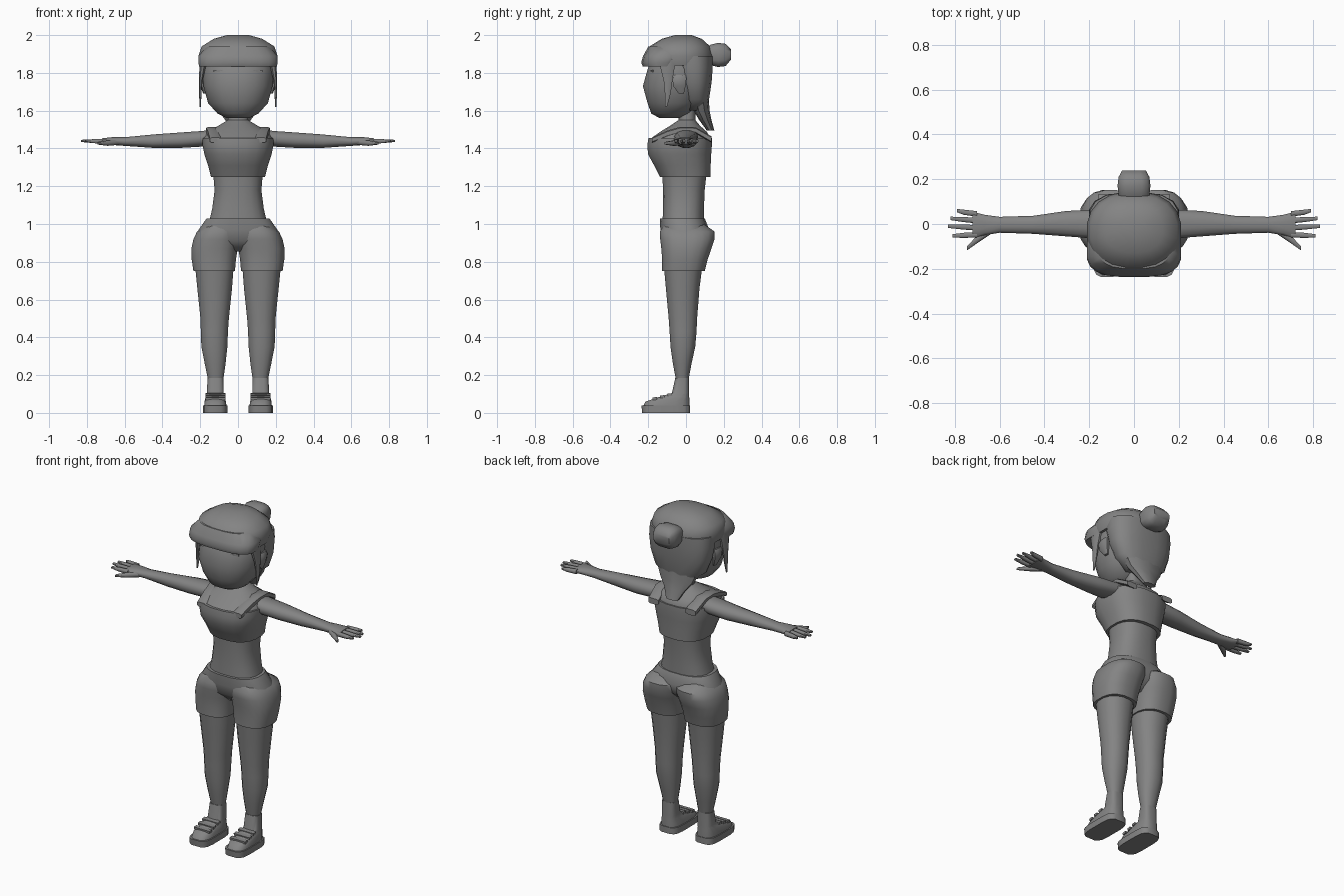
import bpy
import bmesh
from math import cos, sin, pi, copysign
from mathutils import Matrix, Vector

default_cube = bpy.data.objects.get("Cube")
if default_cube:
    bpy.data.objects.remove(default_cube, do_unlink=True)

CM = 0.01  # all part sizes below are in hundredths of a unit

clay = bpy.data.materials.new("clay grey")
clay.use_nodes = True
clay_colour = (0.23, 0.23, 0.23, 1)
clay.diffuse_color = clay_colour
clay.node_tree.nodes["Principled BSDF"].inputs["Base Color"].default_value = clay_colour

parts = []


def finish(name, bm, mirrored):
    """Turn a bmesh into a named object, optionally mirrored left to right."""
    bmesh.ops.recalc_face_normals(bm, faces=bm.faces)
    mesh = bpy.data.meshes.new(name)
    bm.to_mesh(mesh)
    bm.free()
    mesh.materials.append(clay)
    obj = bpy.data.objects.new(name, mesh)
    bpy.context.collection.objects.link(obj)
    if mirrored:
        obj.modifiers.new("Mirror", "MIRROR")
    parts.append(obj)
    return obj


def power(value, exponent):
    return copysign(abs(value) ** exponent, value)


def loft(name, rings, axis="Z", sides=16, square=2.3, mirrored=False):
    """Skin rounded sections; each ring is (position, low, high, low, high)."""
    place = {
        "X": lambda a, b, c: (a, b, c),
        "Y": lambda a, b, c: (b, a, c),
        "Z": lambda a, b, c: (b, c, a),
    }[axis]
    bm = bmesh.new()
    loops = []
    for position, low_b, high_b, low_c, high_c in rings:
        loop = []
        for i in range(sides):
            angle = 2 * pi * (i + 0.5) / sides
            b = (low_b + high_b) / 2 + (high_b - low_b) / 2 * power(cos(angle), 2 / square)
            c = (low_c + high_c) / 2 + (high_c - low_c) / 2 * power(sin(angle), 2 / square)
            loop.append(bm.verts.new(Vector(place(position, b, c)) * CM))
        loops.append(loop)
    for lower, upper in zip(loops, loops[1:]):
        for i in range(sides):
            j = (i + 1) % sides
            bm.faces.new((lower[i], lower[j], upper[j], upper[i]))
    bm.faces.new(loops[0])
    bm.faces.new(loops[-1])
    return finish(name, bm, mirrored)


def centred(name, rings, **options):
    """Loft centred on the body; each ring is (height, half width, front, back)."""
    return loft(name, [(z, -w, w, front, back) for z, w, front, back in rings], **options)


def plate(name, centre, size, turn=0, tilt=0):
    """Small mirrored block, turned about z after tilting about x."""
    bm = bmesh.new()
    matrix = (Matrix.Translation(Vector(centre) * CM)
              @ Matrix.Rotation(turn, 4, "Z")
              @ Matrix.Rotation(tilt, 4, "X")
              @ Matrix.Diagonal((*(Vector(size) * CM), 1)))
    bmesh.ops.create_cube(bm, size=1, matrix=matrix)
    return finish(name, bm, True)


# Head and face
centred("face", [
    (156, 6, -14, -3), (158.5, 11, -18.5, 2), (164, 16, -20.5, 8),
    (173, 18.5, -23, 11), (182, 19, -20.5, 12), (190, 17, -17, 11),
], sides=20, square=2.2)
plate("eyelids", (10.5, -18.3, 181), (5, 0.8, 1.2), turn=0.3)
loft("ears", [
    (169, 17, 18.5, -4, -1), (173, 17, 20, -7, 0),
    (177, 17, 20.7, -7.5, 0.5), (179, 17, 19.5, -6, 0),
], sides=8, mirrored=True)

# Hair: crown, fringe, back, nape, side locks and bun
centred("hair_crown", [
    (184, 20, -20, 14), (189, 21.2, -21, 14.5), (194, 19.5, -19.5, 13),
    (198, 13, -13, 8.5), (200, 6, -6, 3),
], sides=20)
centred("hair_fringe", [
    (183.5, 20.8, -23, -3), (185.5, 21.2, -23.8, -2), (189, 21.2, -22.8, 0),
    (194, 16.5, -20, 2),
], sides=20, square=2.8)
centred("hair_back", [
    (160, 9, 0, 11), (166, 16, -2, 12.3), (175, 19.3, -5, 13.7),
    (183, 20.3, -7, 14.3), (189, 20, -9, 14.4),
], square=2.5)
centred("hair_nape", [
    (167, 14, 2, 12), (160, 11, 4, 12.5), (155, 7, 7, 13.5), (149.5, 4, 11, 15),
], sides=10)
loft("side_locks", [
    (187, 16, 20.5, -15, -5), (176, 18.7, 20.7, -12, -7),
    (169, 19.3, 20.7, -11.3, -8), (162, 19.6, 20.3, -11, -10),
], sides=8, mirrored=True)
loft("hair_bun", [
    (10, -6.5, 6.5, 185, 193), (13, -7, 7, 184, 195), (17, -7.5, 7.5, 183, 196),
    (21, -7, 7, 183.5, 195.5), (23.8, -5.5, 5.5, 187, 192.5),
], axis="Y", sides=12, square=3.5)

# Neck, chest and waist
centred("neck_and_shoulders", [
    (142, 18.5, -18, 13), (145.5, 18.2, -18.5, 13), (149, 16.5, -13.5, 11),
    (152, 10.5, -8.5, 7.5), (155, 5.5, -4, 5), (166, 5, -3, 5),
], sides=20)
centred("crop_top", [
    (125, 14.5, -14, 13), (131, 16, -17, 13.2), (137, 18, -20.3, 13.5),
    (142, 19, -20.6, 13.9), (145.5, 18.8, -20, 13.8),
], sides=20, square=2.5)
loft("shoulder_straps", [
    (-18, 9, 15, 143, 145.8), (-10, 9.5, 16, 146, 149.5), (-3, 10, 17, 148, 151.5),
    (5, 10, 17, 148, 151.3), (13.5, 9, 16, 143, 146.5),
], axis="Y", sides=8, square=4, mirrored=True)
centred("midriff", [
    (101, 15.5, -12.5, 9.5), (108, 13.8, -12.3, 9.6),
    (118, 12.5, -12.2, 10), (127, 13.3, -12.8, 11),
], sides=20, square=2.5)

# Shorts: shared pelvis with a rounded half for each hip
centred("shorts_pelvis", [
    (103, 16.8, -14, 10), (97, 21, -13.7, 12.5), (91, 22.5, -12.5, 11), (85.5, 12, -7, 5),
], sides=20, square=2.5)
loft("shorts_legs", [
    (101, 2, 15, -11, 8), (96, -1, 21.8, -14, 15.3), (92, -1, 23.7, -13.8, 15.3),
    (87, 0, 24.8, -13.2, 13.6), (81, 1, 24.6, -12.7, 11.5), (75, 1.5, 23.7, -12.7, 10),
], sides=20, square=2.5, mirrored=True)

# Legs
loft("legs", [
    (79, 2, 23, -12, 9), (66, 3, 21.7, -10.8, 7.3), (50, 4.7, 20, -9.3, 6),
    (43, 5.2, 19.8, -8.8, 5.7), (35, 5.5, 19.5, -8.3, 5), (26, 6.5, 17.7, -7, 3), (17, 7.8, 15.8, -5.3, 1.3),
], square=2.2, mirrored=True)

# Shoes
loft("shoe_soles", [
    (0, 5.5, 18.5, -23.3, 2.3), (3.8, 5.5, 18.5, -23.7, 2.3),
], square=4, mirrored=True)
loft("shoe_uppers", [
    (3.5, 6, 18, -23, 2), (6, 6.3, 17.8, -21.5, 2), (8.5, 7, 17.2, -14, 1.8),
    (10.5, 7.5, 16.5, -7.5, 1.7), (18.5, 7.7, 16.2, -5.7, 1.5),
], square=3.2, mirrored=True)
for step in range(3):
    plate("shoe_strap", (12, -8.5 - 4 * step, 9.6 - step), (10.5, 2.4, 1.4), tilt=0.1)

# Arms and hands
loft("arms", [
    (13, -6, 6.5, 142, 150), (20, -6.5, 6.5, 140.8, 149.3), (30, -5.7, 6, 140.2, 148.6),
    (45, -4.5, 3.8, 140.2, 147.5), (60, -4, 3.3, 141.3, 146),
    (67, -5.2, 4.3, 141.8, 146), (72, -6.3, 5.7, 142.3, 145.4),
], axis="X", sides=12, mirrored=True)
for name, root, tip_x, tip_y in [
    ("little_fingers", 4.5, 79, 6), ("ring_fingers", 1.5, 82, 2.5),
    ("middle_fingers", -1.7, 83, -1), ("index_fingers", -4.8, 81, -5.3),
]:
    loft(name, [
        (70, root - 1.3, root + 1.3, 142.5, 145.2),
        (76, (root + tip_y) / 2 - 1.2, (root + tip_y) / 2 + 1.2, 142.7, 145),
        (tip_x, tip_y - 0.8, tip_y + 0.8, 143.4, 144.6),
    ], axis="X", sides=8, square=3, mirrored=True)
loft("thumbs", [
    (63, -4, -1, 141.8, 145), (69, -8, -4, 141.3, 144.3), (74.5, -11.8, -9.8, 142, 143.5),
], axis="X", sides=8, mirrored=True)

# Soft shading with crisp edges
bpy.ops.object.select_all(action="DESELECT")
for obj in parts:
    obj.select_set(True)
bpy.context.view_layer.objects.active = parts[0]
bpy.ops.object.shade_smooth_by_angle(angle=0.8)
